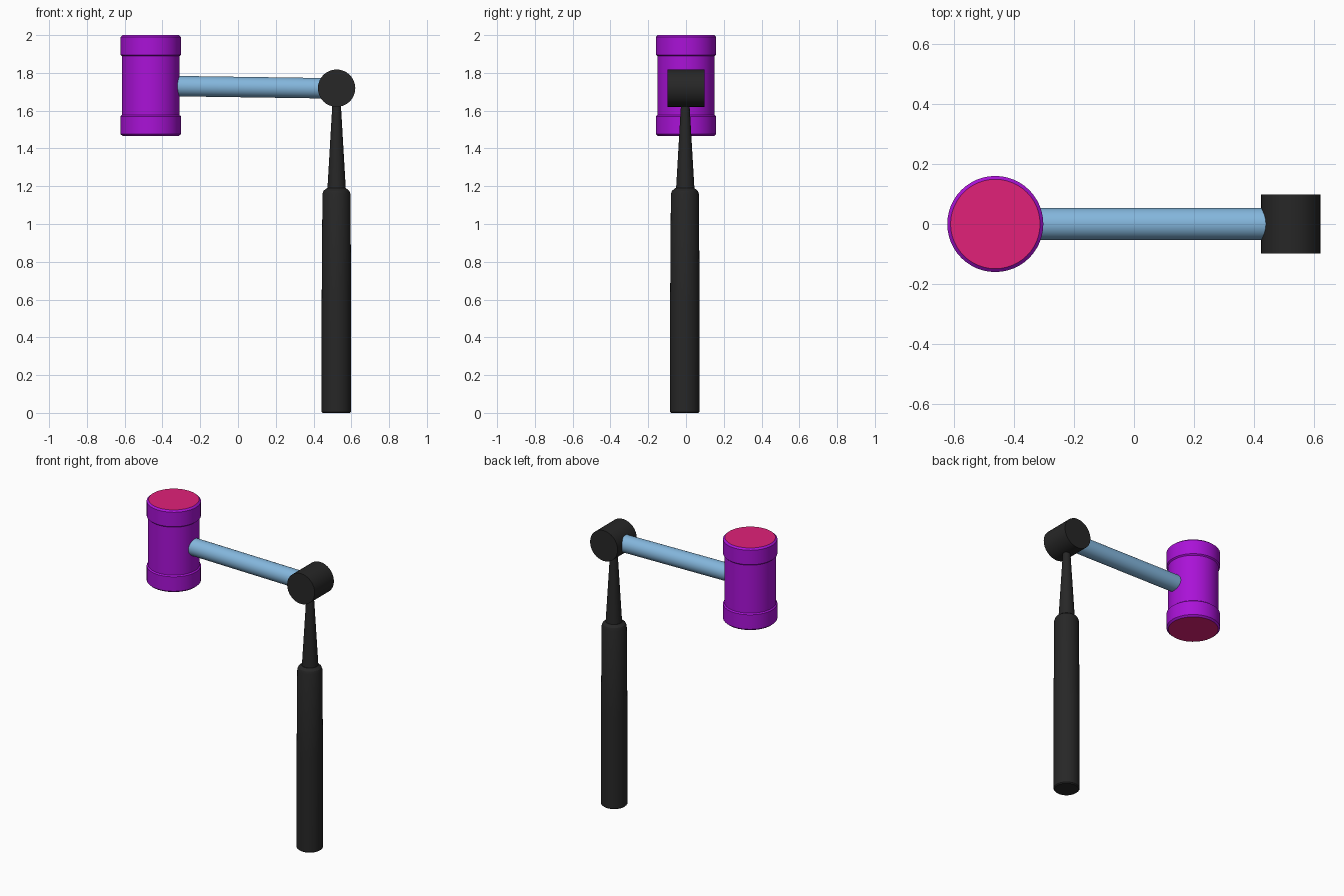
import bpy, bmesh, math
from mathutils import Vector, Matrix

if "Cube" in bpy.data.objects:
    bpy.data.objects.remove(bpy.data.objects["Cube"])


def material(name, rgb):
    m = bpy.data.materials.new(name)
    m.diffuse_color = (*rgb, 1)
    m.use_nodes = True
    m.node_tree.nodes["Principled BSDF"].inputs["Base Color"].default_value = m.diffuse_color
    return m


PURPLE = material("purple", (0.40, 0.006, 0.68))
PINK = material("pink", (0.75, 0.015, 0.19))
BLUE = material("blue", (0.23, 0.47, 0.72))
BLACK = material("black", (0.02, 0.02, 0.02))


def lathe(name, profile, start, axis, mats, segments=32, cap_mat=0):
    """Spin (radius, height) points around an axis and cap both ends."""
    bm = bmesh.new()
    rings = []
    for r, h in profile:
        rings.append([bm.verts.new((r * math.cos(a), r * math.sin(a), h))
                      for a in (2 * math.pi * i / segments for i in range(segments))])
    for low, high in zip(rings, rings[1:]):
        for i in range(segments):
            j = (i + 1) % segments
            bm.faces.new((low[i], low[j], high[j], high[i]))
    for ring in (rings[0][::-1], rings[-1]):
        bm.faces.new(ring).material_index = cap_mat
    turn = Vector(axis).to_track_quat('Z', 'Y').to_matrix().to_4x4()
    bm.transform(Matrix.Translation(start) @ turn)
    mesh = bpy.data.meshes.new(name)
    bm.to_mesh(mesh)
    bm.free()
    for m in mats:
        mesh.materials.append(m)
    ob = bpy.data.objects.new(name, mesh)
    bpy.context.collection.objects.link(ob)
    bpy.ops.object.select_all(action='DESELECT')
    bpy.context.view_layer.objects.active = ob
    ob.select_set(True)
    bpy.ops.object.shade_smooth_by_angle(angle=math.radians(30))
    return ob


# Mallet head: waisted drum with symmetric collars and pink striking faces
half = [(0.152, 0.156), (0.160, 0.163), (0.160, 0.257), (0.149, 0.267)]
head = [(r, -h) for r, h in reversed(half)] + half
lathe("mallet_head", head, (-0.462, 0, 1.733), (0, 0, 1), [PURPLE, PINK], 48, 1)

# Shaft, dropping slightly towards the joint
a, b = Vector((-0.40, 0, 1.731)), Vector((0.50, 0, 1.718))
lathe("shaft", [(0.054, 0), (0.054, (b - a).length)], a, b - a, [BLUE])

# Joint barrel lying front to back
lathe("joint_barrel", [(0.099, -0.099), (0.099, 0.099)], (0.522, 0, 1.719), (0, 1, 0), [BLACK])

# Grip with a shoulder and a tapering neck
lathe("grip", [(0.072, 0), (0.078, 0.006), (0.078, 0.6), (0.074, 1.16), (0.068, 1.176), (0.050, 1.19)],
      (0.521, -0.006, 0), (0, 0, 1), [BLACK])
lathe("neck", [(0.049, 1.18), (0.021, 1.66)], (0.522, -0.004, 0), (0, 0, 1), [BLACK])
